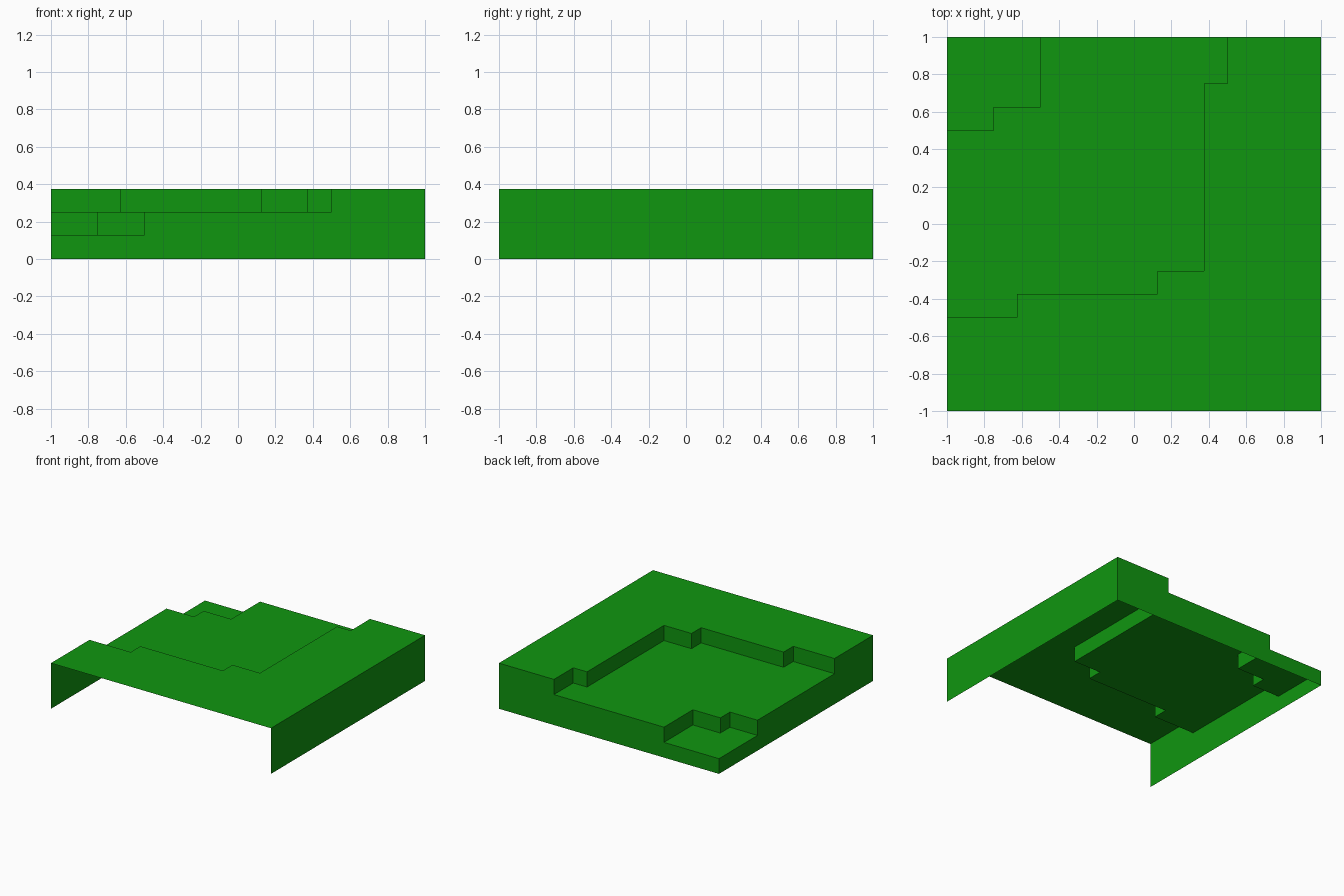
import bpy

if "Cube" in bpy.data.objects:
    bpy.data.objects.remove(bpy.data.objects["Cube"])

LOW, MID, HIGH = 0.125, 0.25, 0.375

grass = bpy.data.materials.new("grass green")
grass.diffuse_color = (0.005, 0.305, 0.005, 1)
grass.use_nodes = True
grass.node_tree.nodes["Principled BSDF"].inputs["Base Color"].default_value = grass.diffuse_color


def make_part(name, faces):
    """Make one object from faces, each a list of 3D points."""
    verts, polys = [], []
    for face in faces:
        polys.append(range(len(verts), len(verts) + len(face)))
        verts += face
    mesh = bpy.data.meshes.new(name)
    mesh.from_pydata(verts, [], [list(p) for p in polys])
    mesh.materials.append(grass)
    obj = bpy.data.objects.new(name, mesh)
    bpy.context.collection.objects.link(obj)
    return obj


def terrace(name, outline, z):
    """Flat level, outline counter-clockwise."""
    make_part(name, [[(x, y, z) for x, y in outline]])


def riser(name, path, z0, z1):
    """Vertical strip under an edge, facing left of the path."""
    make_part(name, [[(*b, z0), (*a, z0), (*a, z1), (*b, z1)]
                     for a, b in zip(path, path[1:])])


# stepped edges between the levels, left side to back side
upper_edge = [(-1, -.5), (-.625, -.5), (-.625, -.375), (.125, -.375), (.125, -.25),
              (.375, -.25), (.375, .75), (.5, .75), (.5, 1)]
lower_edge = [(-1, .5), (-.75, .5), (-.75, .625), (-.5, .625), (-.5, 1)]

# three ground levels
terrace("high_ground", [(-1, -1), (1, -1), (1, 1)] + upper_edge[::-1], HIGH)
terrace("middle_ground", upper_edge + lower_edge[::-1], MID)
terrace("low_ground", lower_edge + [(-1, 1)], LOW)

# steps between levels
riser("upper_step", upper_edge, MID, HIGH)
riser("lower_step", lower_edge, LOW, MID)

# stepped skirts on the back and left; plain skirt on the right
# (front and underside are open)
back = [(1, 0), (-1, 0), (-1, LOW), (-.5, LOW), (-.5, MID), (.5, MID), (.5, HIGH), (1, HIGH)]
left = [(1, 0), (-1, 0), (-1, HIGH), (-.5, HIGH), (-.5, MID), (.5, MID), (.5, LOW), (1, LOW)]
make_part("back_skirt", [[(x, 1, z) for x, z in back]])
make_part("left_skirt", [[(-1, y, z) for y, z in left]])
make_part("right_skirt", [[(1, -1, 0), (1, 1, 0), (1, 1, HIGH), (1, -1, HIGH)]])
